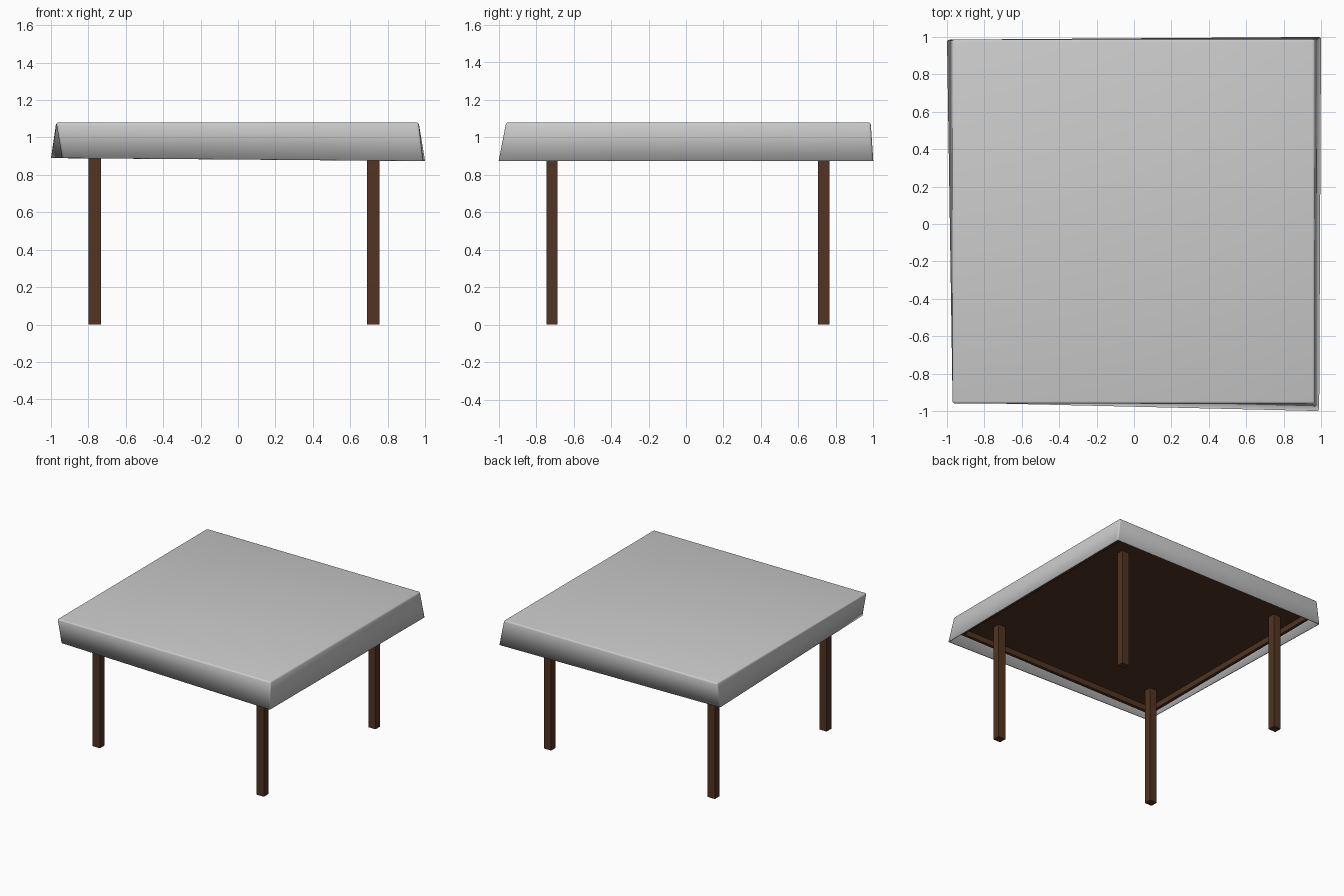
import bpy, bmesh
from mathutils import Vector

if "Cube" in bpy.data.objects:
    bpy.data.objects.remove(bpy.data.objects["Cube"])

wood = bpy.data.materials.new("dark_wood")
wood.diffuse_color = (0.085, 0.034, 0.016, 1)
wood.use_nodes = True
wood.node_tree.nodes["Principled BSDF"].inputs["Base Color"].default_value = wood.diffuse_color


def box(name, x0, x1, y0, y1, z0, z1):
    bpy.ops.mesh.primitive_cube_add(size=1, location=((x0 + x1) / 2, (y0 + y1) / 2, (z0 + z1) / 2))
    ob = bpy.context.object
    ob.name = name
    ob.scale = (x1 - x0, y1 - y0, z1 - z0)
    bpy.ops.object.transform_apply(location=False, rotation=False, scale=True)
    ob.data.materials.append(wood)
    return ob


# Table top board with a shallow rim hanging below it
X0, X1, Y0, Y1 = -0.94, 0.93, -0.93, 0.955
BOARD, RIM, W = 0.975, 0.93, 0.025
box("table_top", X0, X1, Y0, Y1, BOARD, 1.06)
box("left_rim", X0, X0 + W, Y0, Y1, RIM, BOARD)
box("right_rim", X1 - W, X1, Y0, Y1, RIM, BOARD)
box("front_rim", X0 + W, X1 - W, Y0, Y0 + W, RIM, BOARD)
box("back_rim", X0 + W, X1 - W, Y1 - W, Y1, RIM, BOARD)

# Four square legs
for side, x in (("left", -0.765), ("right", 0.723)):
    for end, y in (("front", -0.715), ("back", 0.735)):
        box(f"{end}_{side}_leg", x - 0.033, x + 0.033, y - 0.03, y + 0.03, 0, BOARD + 0.01)

# Tablecloth: flat top with four uneven flared flaps, open underneath
top = [(-0.972, -0.96, 1.08), (0.966, -0.96, 1.08), (0.966, 0.986, 1.08), (-0.972, 0.986, 1.08)]
hem = [(-0.94, -0.955, 0.89), (0.99, -1.0, 0.875), (1.0, 1.0, 0.875), (-1.0, 0.985, 0.89)]
bm = bmesh.new()
t = [bm.verts.new(Vector(p)) for p in top]
h = [bm.verts.new(Vector(p)) for p in hem]
bm.faces.new(t)
for i in range(4):
    j = (i + 1) % 4
    bm.faces.new((h[i], h[j], t[j], t[i]))
bm.normal_update()
edges = [e for e in bm.edges if len(e.link_faces) == 2]
bmesh.ops.bevel(bm, geom=edges, offset=0.012, segments=3, profile=0.5, affect='EDGES')
mesh = bpy.data.meshes.new("tablecloth")
bm.to_mesh(mesh)
bm.free()
cloth = bpy.data.objects.new("tablecloth", mesh)
bpy.context.collection.objects.link(cloth)
thick = cloth.modifiers.new("thickness", 'SOLIDIFY')
thick.thickness = 0.008
thick.offset = -1

# Soft shading on the cloth folds
bpy.ops.object.select_all(action='DESELECT')
cloth.select_set(True)
bpy.context.view_layer.objects.active = cloth
bpy.ops.object.shade_smooth_by_angle(angle=0.9)
